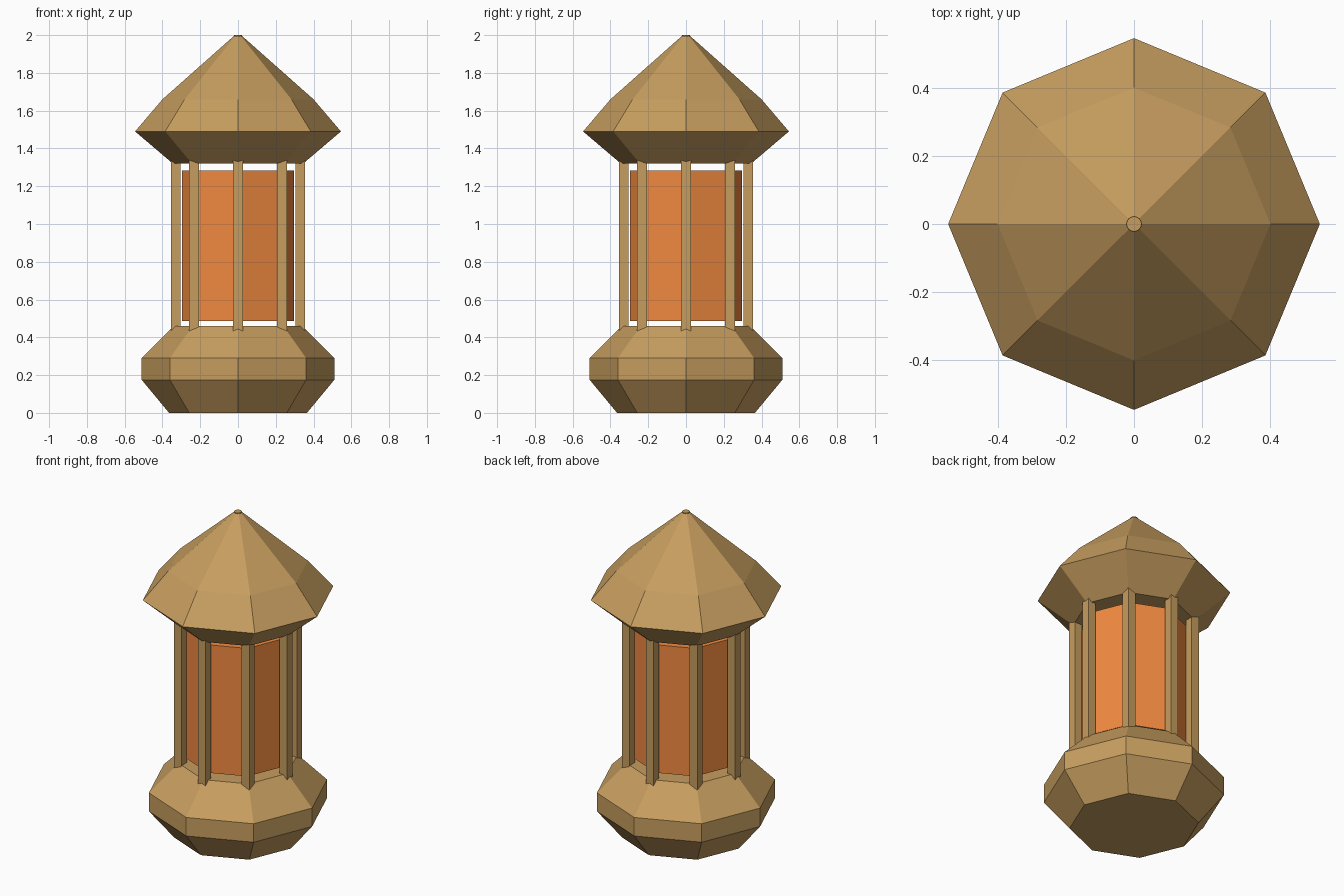
import bpy, bmesh
from math import cos, sin, pi

if "Cube" in bpy.data.objects:
    bpy.data.objects.remove(bpy.data.objects["Cube"])


def material(name, rgb):
    m = bpy.data.materials.new(name)
    m.diffuse_color = (*rgb, 1)
    m.use_nodes = True
    m.node_tree.nodes["Principled BSDF"].inputs["Base Color"].default_value = m.diffuse_color
    return m


tan = material("tan_stone", (0.57, 0.34, 0.115))
orange = material("orange_glow", (0.88, 0.25, 0.05))


def lathe(name, profile, mat, sides=8):
    """Closed faceted solid from (radius, z) rings, bottom to top, corners on the axes."""
    bm = bmesh.new()
    rings = [[bm.verts.new((r * cos(2 * pi * i / sides), r * sin(2 * pi * i / sides), z))
              for i in range(sides)] for r, z in profile]
    for lo, hi in zip(rings, rings[1:]):
        for i in range(sides):
            j = (i + 1) % sides
            bm.faces.new((lo[i], lo[j], hi[j], hi[i]))
    bm.faces.new(rings[0][::-1])
    bm.faces.new(rings[-1])
    mesh = bpy.data.meshes.new(name)
    bm.to_mesh(mesh)
    bm.free()
    mesh.materials.append(mat)
    ob = bpy.data.objects.new(name, mesh)
    bpy.context.collection.objects.link(ob)
    return ob


# Octagonal foot
lathe("base", [(0.365, 0), (0.51, 0.175), (0.51, 0.29), (0.34, 0.46)], tan)

# Glowing core, floating between base and roof
lathe("lamp_core", [(0.297, 0.487), (0.297, 1.283)], orange)

# Roof with sloped underside and a small round tip
lathe("roof", [(0.345, 1.32), (0.545, 1.49), (0.40, 1.66), (0.02, 1.997)], tan)
lathe("roof_tip", [(0.022, 1.97), (0.022, 2.0)], tan, sides=16)

# Eight square bars, all aligned with the axes, ends sunk in base and roof
z0, z1 = 0.41, 1.37
for i in range(8):
    a = i * pi / 4
    bpy.ops.mesh.primitive_cube_add(
        size=1, location=(0.33 * cos(a), 0.33 * sin(a), (z0 + z1) / 2))
    bar = bpy.context.object
    bar.name = f"bar_{i + 1}"
    bar.scale = (0.052, 0.052, z1 - z0)
    bar.data.materials.append(tan)
